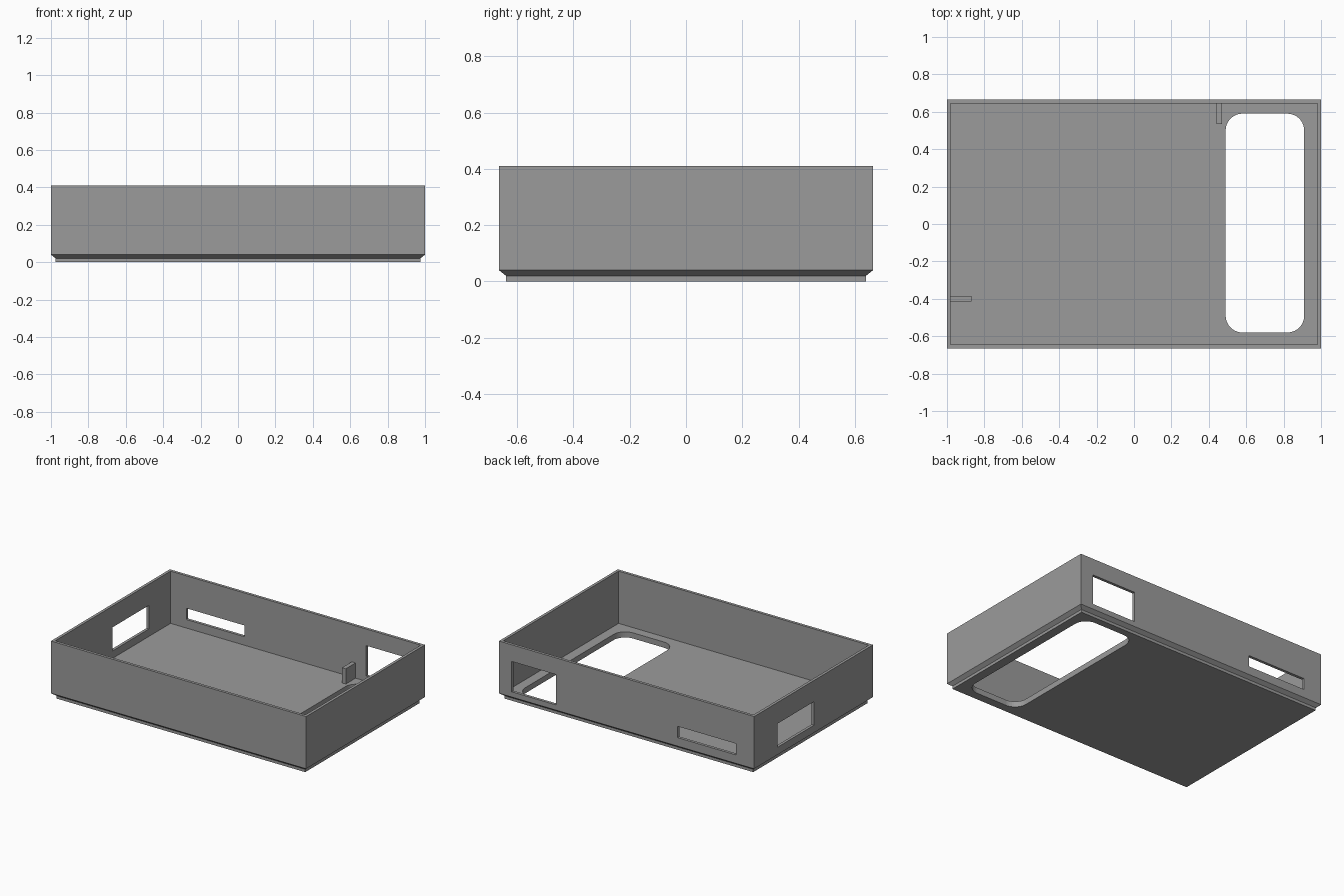
import bpy, bmesh, math

if "Cube" in bpy.data.objects:
    bpy.data.objects.remove(bpy.data.objects["Cube"])

W, D, H = 1.0, 0.665, 0.41      # half width, half depth, height
WALL, FLOOR = 0.02, 0.04

grey = bpy.data.materials.new("plain grey")
grey.diffuse_color = (0.33, 0.33, 0.33, 1)
grey.use_nodes = True
grey.node_tree.nodes["Principled BSDF"].inputs["Base Color"].default_value = grey.diffuse_color


def add_object(name, bm):
    bmesh.ops.recalc_face_normals(bm, faces=bm.faces)
    mesh = bpy.data.meshes.new(name)
    bm.to_mesh(mesh)
    bm.free()
    mesh.materials.append(grey)
    obj = bpy.data.objects.new(name, mesh)
    bpy.context.collection.objects.link(obj)
    return obj


def box(name, x0, x1, y0, y1, z0, z1):
    return prism(name, [(x0, y0), (x1, y0), (x1, y1), (x0, y1)], z0, z1)


def prism(name, outline, z0, z1):
    bm = bmesh.new()
    rings = [[bm.verts.new((x, y, z)) for x, y in outline] for z in (z0, z1)]
    bridge(bm, *rings)
    for ring in rings:
        bm.faces.new(ring)
    return add_object(name, bm)


def bridge(bm, a, b):
    n = len(a)
    for i in range(n):
        j = (i + 1) % n
        bm.faces.new((a[i], a[j], b[j], b[i]))


def rounded_rect(x0, x1, y0, y1, r, steps=10):
    centres = [(x1 - r, y1 - r), (x0 + r, y1 - r), (x0 + r, y0 + r), (x1 - r, y0 + r)]
    points = []
    for k, (cx, cy) in enumerate(centres):
        for i in range(steps + 1):
            a = math.pi / 2 * (k + i / steps)
            points.append((cx + r * math.cos(a), cy + r * math.sin(a)))
    return points


# open tray: stepped and chamfered base, walls, rim and floor
bm = bmesh.new()
profile = [(0.025, 0), (0.025, 0.02), (0, 0.04), (0, H), (WALL, H), (WALL, FLOOR)]
rings = []
for inset, z in profile:
    rings.append([bm.verts.new((sx * (W - inset), sy * (D - inset), z))
                  for sx, sy in ((-1, -1), (1, -1), (1, 1), (-1, 1))])
for a, b in zip(rings, rings[1:]):
    bridge(bm, a, b)
bm.faces.new(rings[0])
bm.faces.new(rings[-1])
tray = add_object("tray", bm)

# openings in the floor, back wall and left wall
cutters = [
    prism("floor_opening", rounded_rect(0.49, 0.91, -0.58, 0.59, 0.09), -0.1, 0.06),
    box("back_slot", -0.857, -0.40, 0.6, 0.75, 0.10, 0.18),
    box("back_window", 0.553, 0.90, 0.6, 0.75, 0.077, 0.292),
    box("left_window", -1.1, -0.93, -0.005, 0.402, 0.093, 0.26),
]
for cutter in cutters:
    mod = tray.modifiers.new(cutter.name, 'BOOLEAN')
    mod.operation = 'DIFFERENCE'
    mod.solver = 'EXACT'
    mod.object = cutter
    cutter.hide_render = True
bpy.context.view_layer.objects.active = tray
for mod in list(tray.modifiers):
    bpy.ops.object.modifier_apply(modifier=mod.name)
for cutter in cutters:
    bpy.data.objects.remove(cutter)

# small upright tabs against the walls
box("back_tab", 0.44, 0.47, 0.535, 0.65, FLOOR - 0.005, 0.148)
box("left_tab", -0.985, -0.87, -0.415, -0.385, FLOOR - 0.005, 0.148)
